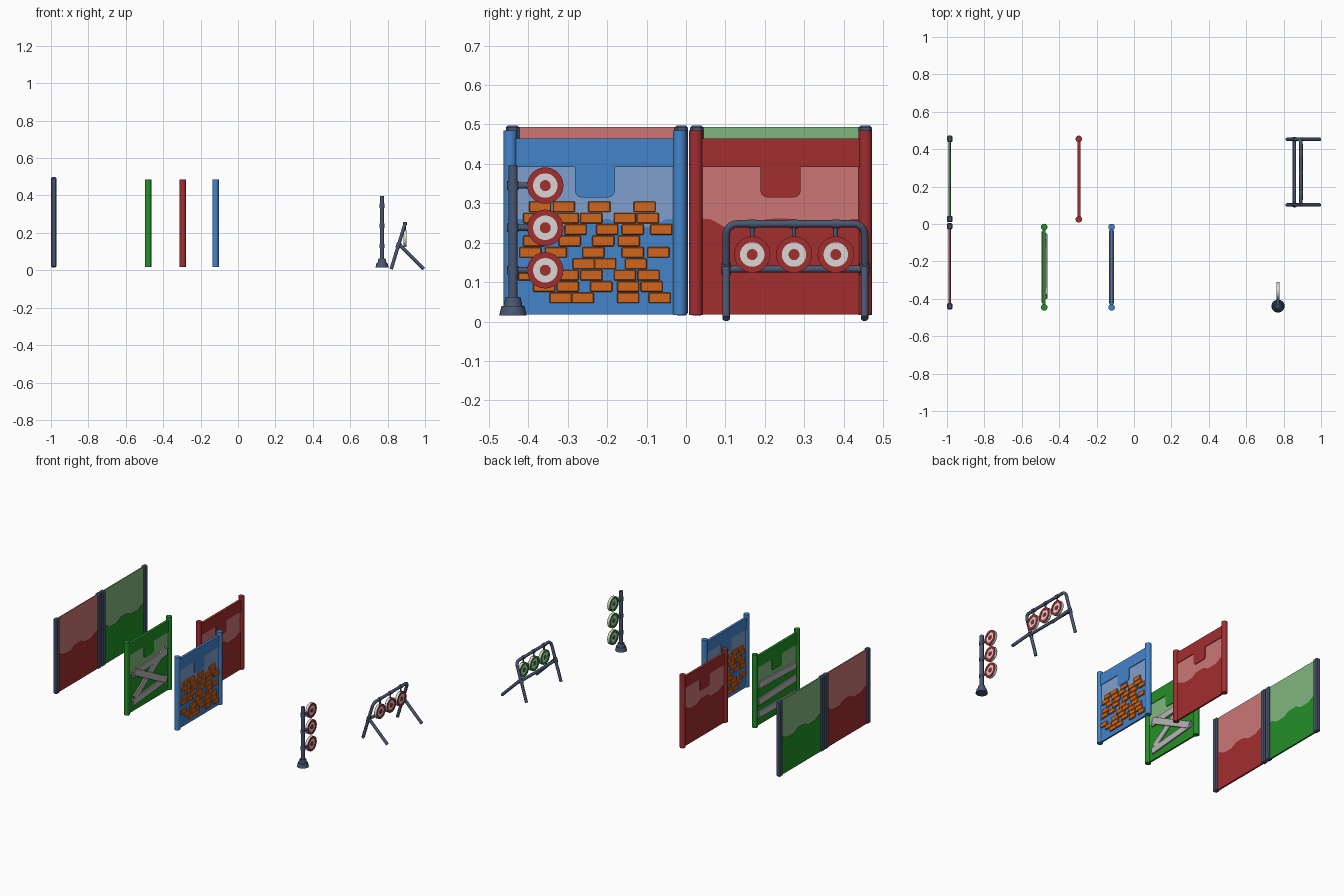
import bpy, bmesh, math
from mathutils import Vector

if "Cube" in bpy.data.objects:
    bpy.data.objects.remove(bpy.data.objects["Cube"])


def material(name, r, g, b):
    m = bpy.data.materials.new(name)
    lin = [((c / 255 + 0.055) / 1.055) ** 2.4 for c in (r, g, b)]
    m.diffuse_color = (*lin, 1)
    m.use_nodes = True
    m.node_tree.nodes["Principled BSDF"].inputs["Base Color"].default_value = m.diffuse_color
    return m


RED = material("red", 162, 45, 47)
PALE_RED = material("pale red", 204, 118, 118)
GREEN = material("green", 36, 143, 40)
PALE_GREEN = material("pale green", 128, 182, 126)
BLUE = material("blue", 68, 132, 202)
PALE_BLUE = material("pale blue", 126, 160, 204)
SLATE = material("slate", 74, 86, 112)
ORANGE = material("orange", 210, 102, 28)
WHITE = material("white", 218, 214, 214)
GREY = material("plank grey", 184, 182, 182)


def finish(name, bm, mat, smooth=False):
    bmesh.ops.recalc_face_normals(bm, faces=bm.faces)
    me = bpy.data.meshes.new(name)
    bm.to_mesh(me)
    bm.free()
    me.materials.append(mat)
    ob = bpy.data.objects.new(name, me)
    bpy.context.collection.objects.link(ob)
    if smooth:
        bpy.context.view_layer.objects.active = ob
        ob.select_set(True)
        bpy.ops.object.shade_smooth_by_angle(angle=math.radians(35))
        ob.select_set(False)
    return ob


def plate(name, yz, x, thick, mat):
    """Extrude a y-z outline along x, centred on x."""
    bm = bmesh.new()
    f = bm.faces.new([bm.verts.new((x - thick / 2, y, z)) for y, z in yz])
    r = bmesh.ops.extrude_face_region(bm, geom=[f])
    moved = [v for v in r["geom"] if isinstance(v, bmesh.types.BMVert)]
    bmesh.ops.translate(bm, verts=moved, vec=(thick, 0, 0))
    return finish(name, bm, mat)


def box(name, loc, size, mat, bevel=0, tilt=0):
    bm = bmesh.new()
    bmesh.ops.create_cube(bm, size=1)
    bmesh.ops.scale(bm, vec=size, verts=bm.verts)
    if bevel:
        bmesh.ops.bevel(bm, geom=bm.edges[:], offset=bevel, segments=1, affect='EDGES')
    ob = finish(name, bm, mat)
    ob.location = loc
    ob.rotation_euler.x = tilt
    return ob


def rod(name, a, b, r1, mat, r2=None, sides=20):
    a, b = Vector(a), Vector(b)
    bm = bmesh.new()
    bmesh.ops.create_cone(bm, cap_ends=True, segments=sides, radius1=r1,
                          radius2=r1 if r2 is None else r2, depth=(b - a).length)
    ob = finish(name, bm, mat, True)
    ob.location = (a + b) / 2
    ob.rotation_euler = (b - a).to_track_quat('Z', 'Y').to_euler()
    return ob


def wave(y0, y1, z0):
    """Area from z0 up to a gently stepped waterline."""
    n = 24
    top = []
    for i in range(n + 1):
        t = i / n
        top.append((y1 + (y0 - y1) * t, 0.25 + 0.011 * math.tanh(3 * math.sin(t * 4 * math.pi + 1.6))))
    return [(y0, z0), (y1, z0)] + top


def rect(y0, y1, z0, z1):
    return [(y0, z0), (y1, z0), (y1, z1), (y0, z1)]


# Two tall back walls with square posts
for label, y0, y1, dark, pale in (("red", -0.44, -0.012, RED, PALE_RED),
                                  ("green", 0.027, 0.455, GREEN, PALE_GREEN)):
    plate(label + "_wall_upper", rect(y0, y1, 0.022, 0.494), -0.985, 0.008, pale)
    plate(label + "_wall_lower", wave(y0, y1, 0.018), -0.985, 0.011, dark)
    for y in (y0, y1):
        box(label + "_wall_post", (-0.985, y, 0.257), (0.03, 0.034, 0.482), SLATE, 0.006)


# Three round-post panels: header with a rounded tab, pale window, solid lower part
def panel(label, x, y0, y1, dark, pale):
    for y in (y0, y1):
        rod(label + "_panel_post", (x, y, 0.017), (x, y, 0.485), 0.0175, dark)
    c, w, r = (y0 + y1) / 2, 0.051, 0.018
    tab = []
    for s, angles in ((-1, range(180, 271, 18)), (1, range(270, 361, 18))):
        for d in angles:
            a = math.radians(d)
            tab.append((c + s * (w - r) + r * math.cos(a), 0.315 + r + r * math.sin(a)))
    outline = [(y0, 0.465), (y0, 0.392), (c - w, 0.392)] + tab
    outline += [(c + w, 0.392), (y1, 0.392), (y1, 0.465)]
    plate(label + "_panel_header", outline, x, 0.016, dark)
    plate(label + "_panel_window", rect(y0, y1, 0.022, 0.46), x, 0.008, pale)
    plate(label + "_panel_lower", wave(y0, y1, 0.018), x, 0.011, dark)


panel("red", -0.295, 0.025, 0.455, RED, PALE_RED)
panel("green", -0.48, -0.446, -0.016, GREEN, PALE_GREEN)
panel("blue", -0.12, -0.446, -0.016, BLUE, PALE_BLUE)

# Bricks on both sides of the blue panel
rows = [(-.318, -.262, -.147, -.067), (-.36, -.30, -.215, -.147, -.087),
        (-.398, -.30, -.24, -.155, -.095), (-.26, -.205, -.127),
        (-.395, -.33, -.235, -.135, -.07), (-.385, -.295, -.21, -.145),
        (-.35, -.28, -.20, -.135, -.063), (-.385, -.30, -.24, -.155, -.097),
        (-.37, -.31, -.22, -.105)]
for i, row in enumerate(rows):
    for y in row:
        box("brick", (-0.12, y, 0.06 + i * 0.0289), (0.027, 0.056, 0.027), ORANGE, 0.002)

# Planks: crossed on the front of the green panel, level on its back
for y, z, length, deg, x in ((-.225, .20, .37, 33, -.471), (-.225, .185, .37, -28, -.466),
                             (-.225, .265, .35, 3, -.471), (-.225, .09, .35, 5, -.471)):
    box("crossed_plank", (x, y, z), (0.009, length, 0.042), GREY, 0.001, math.radians(deg))
for z, deg in ((0.27, 2), (0.175, -2), (0.085, 1)):
    box("level_plank", (-0.489, -0.231, z), (0.009, 0.38, 0.042), GREY, 0.001, math.radians(deg))


# Target disc: white body, red rings facing +x, green rings facing -x
def target(x, y, z):
    R, t = 0.046, 0.007
    rod("target_body", (x - t, y, z), (x + t, y, z), R, WHITE, sides=32)
    for s, mat in ((1, RED), (-1, GREEN)):
        bm = bmesh.new()
        rings = []
        for rad, off in ((0.031, t), (0.031, t + .002), (R, t + .002), (R, t - .003)):
            rings.append([bm.verts.new((x + s * off, y + rad * math.cos(k * math.pi / 16),
                                        z + rad * math.sin(k * math.pi / 16))) for k in range(32)])
        for a, b in zip(rings, rings[1:] + rings[:1]):
            for k in range(32):
                j = (k + 1) % 32
                bm.faces.new((a[k], a[j], b[j], b[k]))
        finish("target_ring", bm, mat)
        rod("target_centre", (x, y, z), (x + s * (t + .002), y, z), 0.014, mat)


# Pole with three targets
px, py = 0.77, -0.439
rod("pole_base_foot", (px, py, 0.015), (px, py, 0.04), 0.035, SLATE, 0.029)
rod("pole_base_neck", (px, py, 0.04), (px, py, 0.062), 0.024, SLATE, 0.019)
rod("pole", (px, py, 0.05), (px, py, 0.396), 0.0118, SLATE)
for z in (0.345, 0.238, 0.13):
    rod("pole_collar", (px, py, z - 0.011), (px, py, z + 0.011), 0.0145, SLATE)
    rod("pole_arm", (px, py, z), (px, py + 0.045, z), 0.008, SLATE)
    target(px, -0.357, z)


# Leaning tube stand with three hanging targets
def lean(z):
    return 0.82 + (z - 0.01) * 0.306


yl, yr, rc = 0.102, 0.453, 0.028
pts = [(yl, 0.006)]
for cy, start in ((yl + rc, 180), (yr - rc, 90)):
    for k in range(7):
        a = math.radians(start - 15 * k)
        pts.append((cy + rc * math.cos(a), 0.248 - rc + rc * math.sin(a)))
pts.append((yr, 0.006))
cu = bpy.data.curves.new("stand_frame", 'CURVE')
cu.dimensions = '3D'
cu.bevel_depth = 0.0095
cu.bevel_resolution = 3
cu.use_fill_caps = True
sp = cu.splines.new('POLY')
sp.points.add(len(pts) - 1)
for p, (y, z) in zip(sp.points, pts):
    p.co = (lean(z), y, z, 1)
sp.use_smooth = True
cu.materials.append(SLATE)
bpy.context.collection.objects.link(bpy.data.objects.new("stand_frame", cu))
rod("stand_crossbar", (lean(.133), yl, .133), (lean(.133), yr, .133), 0.009, SLATE)
for y in (yl, yr):
    rod("stand_rear_leg", (lean(.14), y, .14), (0.993, y, 0.008), 0.0095, SLATE)
    rod("stand_joint", (lean(.12), y, .12), (lean(.148), y, .148), 0.0125, SLATE)
for y in (0.168, 0.274, 0.38):
    xt = lean(0.248)
    rod("hanger", (xt, y, 0.248), (xt, y, 0.205), 0.0055, SLATE)
    rod("hanger_collar", (xt, y - 0.01, 0.248), (xt, y + 0.01, 0.248), 0.0115, SLATE)
    target(xt, y, 0.17)
